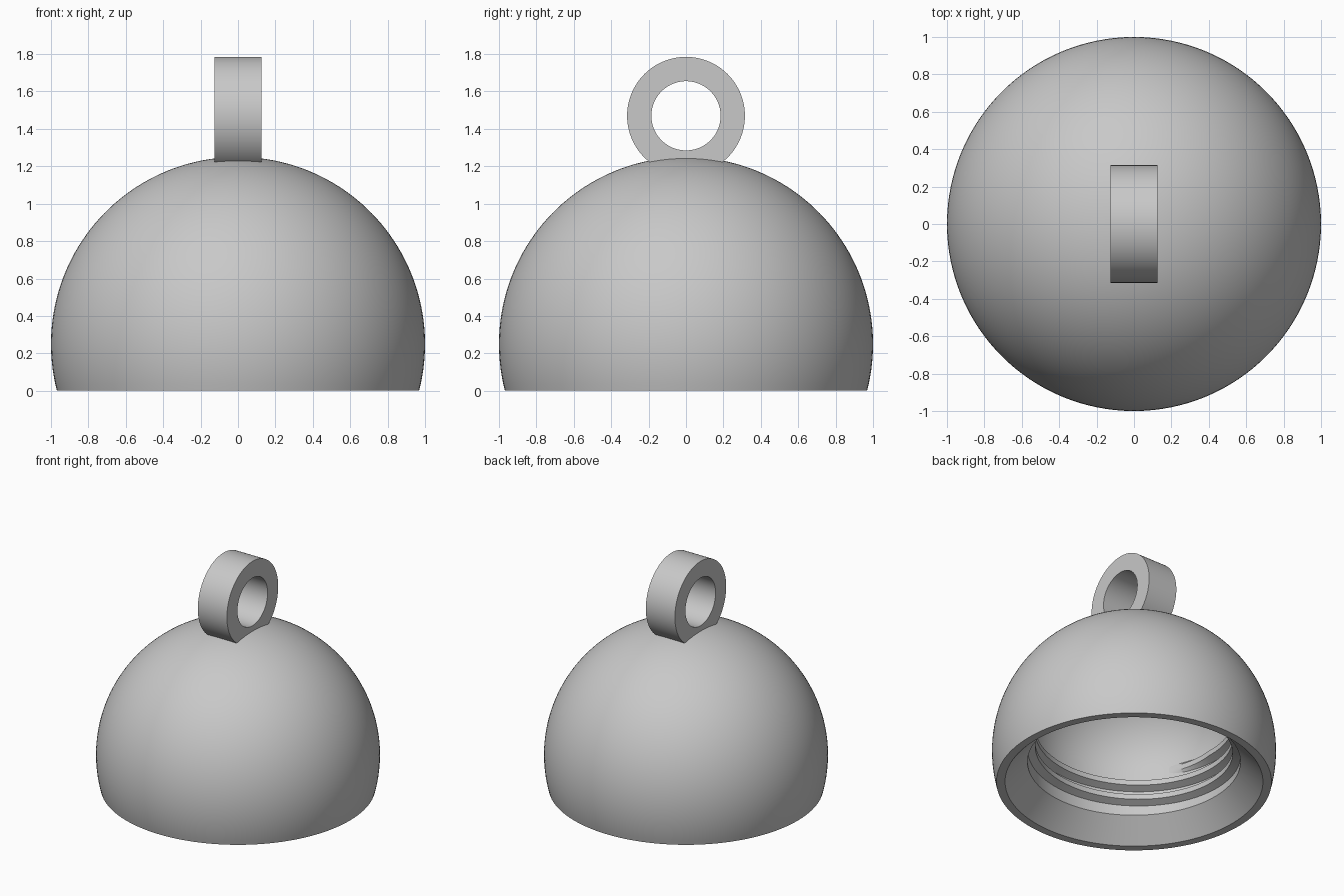
import bpy, bmesh
from math import sin, cos, pi, radians
from mathutils import Vector

cube = bpy.data.objects.get("Cube")
if cube:
    bpy.data.objects.remove(cube, do_unlink=True)

GREY = (0.58, 0.58, 0.58, 1)
grey = bpy.data.materials.new("plain_grey")
grey.use_nodes = True
grey.diffuse_color = GREY
grey.node_tree.nodes["Principled BSDF"].inputs["Base Color"].default_value = GREY

SEGS = 128


def finish(bm, name):
    bmesh.ops.remove_doubles(bm, verts=bm.verts, dist=0.0001)
    bmesh.ops.recalc_face_normals(bm, faces=bm.faces)
    mesh = bpy.data.meshes.new(name)
    bm.to_mesh(mesh)
    bm.free()
    mesh.materials.append(grey)
    obj = bpy.data.objects.new(name, mesh)
    bpy.context.collection.objects.link(obj)
    bpy.ops.object.select_all(action="DESELECT")
    obj.select_set(True)
    bpy.context.view_layer.objects.active = obj
    bpy.ops.object.shade_smooth_by_angle(angle=radians(30))
    return obj


def revolve(name, points, axis, centre=(0, 0, 0)):
    """Spin a profile of 3D points a full turn about an axis."""
    bm = bmesh.new()
    verts = [bm.verts.new(p) for p in points]
    edges = [bm.edges.new(pair) for pair in zip(verts, verts[1:])]
    bmesh.ops.spin(bm, geom=verts + edges, cent=centre, axis=axis,
                   angle=2 * pi, steps=SEGS)
    return finish(bm, name)


def arc(radius, height, centre_z, start, end, steps):
    """Elliptical arc in the xz plane, angles measured up from +x."""
    angles = [start + (end - start) * i / steps for i in range(steps + 1)]
    return [(max(radius * cos(a), 0), 0, centre_z + height * sin(a)) for a in angles]


# Hollow dome: outer ball, flat rim, flared mouth, threaded bore, rounded cavity
BORE = 0.75
outer = arc(1, 1, 0.25, pi / 2, -0.2527, 48)
mouth = [(0.908, 0, 0), (BORE, 0, 0.16)]
cavity = arc(BORE, 0.65, 0.5, 0, pi / 2, 32)
revolve("dome_shell", outer + mouth + cavity, (0, 0, 1))

# Hanging ring on top, its foot sunk into the dome
RING_Z, HALF = 1.47, 0.125
section = [(-HALF, 0.315), (HALF, 0.315), (HALF, 0.185), (-HALF, 0.185), (-HALF, 0.315)]
revolve("hanging_ring", [(x, 0, RING_Z + r) for x, r in section],
        (1, 0, 0), (0, 0, RING_Z))

# Helical screw thread inside the bore, fading out at both ends
PITCH, TURNS, START_Z, DEPTH = 0.115, 2.6, 0.205, 0.06
bm = bmesh.new()
steps = int(TURNS * SEGS)
rows = []
for i in range(steps + 1):
    a = 2 * pi * i / SEGS
    z = START_Z + PITCH * i / SEGS
    fade = min(1, i / 12, (steps - i) / 12)
    crest = BORE + 0.005 - DEPTH * fade
    ridge = [(BORE + 0.005, -0.045), (crest, -0.02), (crest, 0.02), (BORE + 0.005, 0.045)]
    rows.append([bm.verts.new(Vector((r * cos(a), r * sin(a), z + dz))) for r, dz in ridge])
for low, high in zip(rows, rows[1:]):
    for k in range(4):
        n = (k + 1) % 4
        bm.faces.new((low[k], low[n], high[n], high[k]))
finish(bm, "screw_thread")
